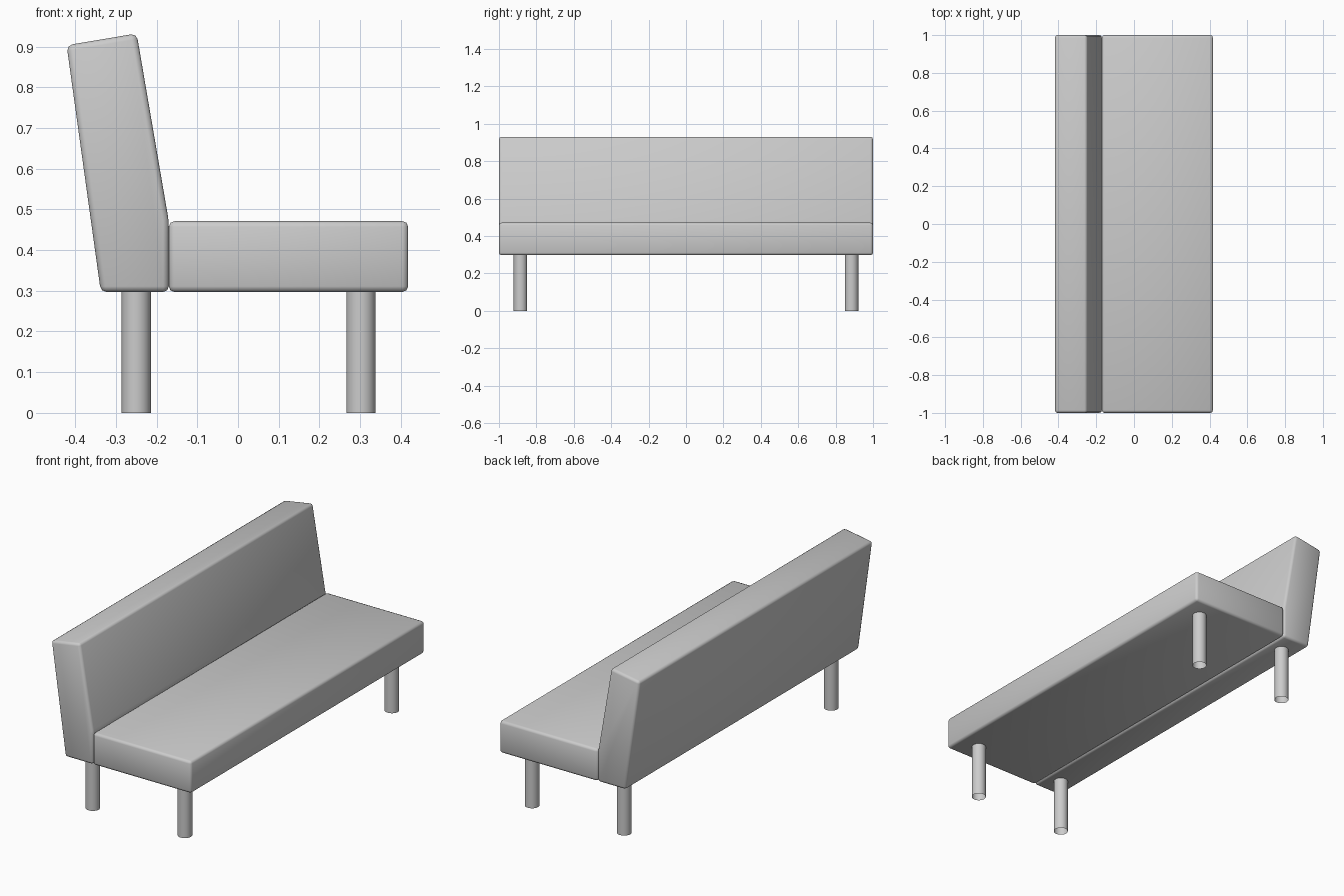
import bpy, bmesh

if "Cube" in bpy.data.objects:
    bpy.data.objects.remove(bpy.data.objects["Cube"])


def cushion(name, profile, half_length=1.0, bevel=0.014):
    """Extrude an x-z profile along y and soften every edge."""
    bm = bmesh.new()
    face = bm.faces.new([bm.verts.new((x, -half_length, z)) for x, z in profile])
    ext = bmesh.ops.extrude_face_region(bm, geom=[face], use_keep_orig=True)
    verts = [v for v in ext["geom"] if isinstance(v, bmesh.types.BMVert)]
    bmesh.ops.translate(bm, verts=verts, vec=(0, 2 * half_length, 0))
    bmesh.ops.recalc_face_normals(bm, faces=bm.faces)
    bmesh.ops.bevel(bm, geom=list(bm.edges), offset=bevel, segments=2,
                    profile=0.5, affect='EDGES')
    for f in bm.faces:
        f.smooth = True
    mesh = bpy.data.meshes.new(name)
    bm.to_mesh(mesh)
    bm.free()
    obj = bpy.data.objects.new(name, mesh)
    bpy.context.collection.objects.link(obj)


def leg(name, x, y, radius=0.036, height=0.30):
    """Round open-ended tube leg standing on the ground."""
    bpy.ops.mesh.primitive_cylinder_add(vertices=32, radius=radius, depth=height,
                                        end_fill_type='NOTHING',
                                        location=(x, y, height / 2))
    bpy.context.object.name = name
    bpy.ops.object.shade_smooth()


# Seat cushion
cushion("seat", [(-0.17, 0.297), (0.418, 0.297), (0.418, 0.471), (-0.17, 0.471)])

# Leaning backrest
cushion("backrest", [(-0.337, 0.297), (-0.17, 0.297), (-0.17, 0.471),
                     (-0.249, 0.932), (-0.421, 0.903)])

# Four legs
for x, row in ((-0.25, "back"), (0.302, "front")):
    for y, side in ((-0.885, "right"), (0.885, "left")):
        leg(f"{row}_{side}_leg", x, y)
